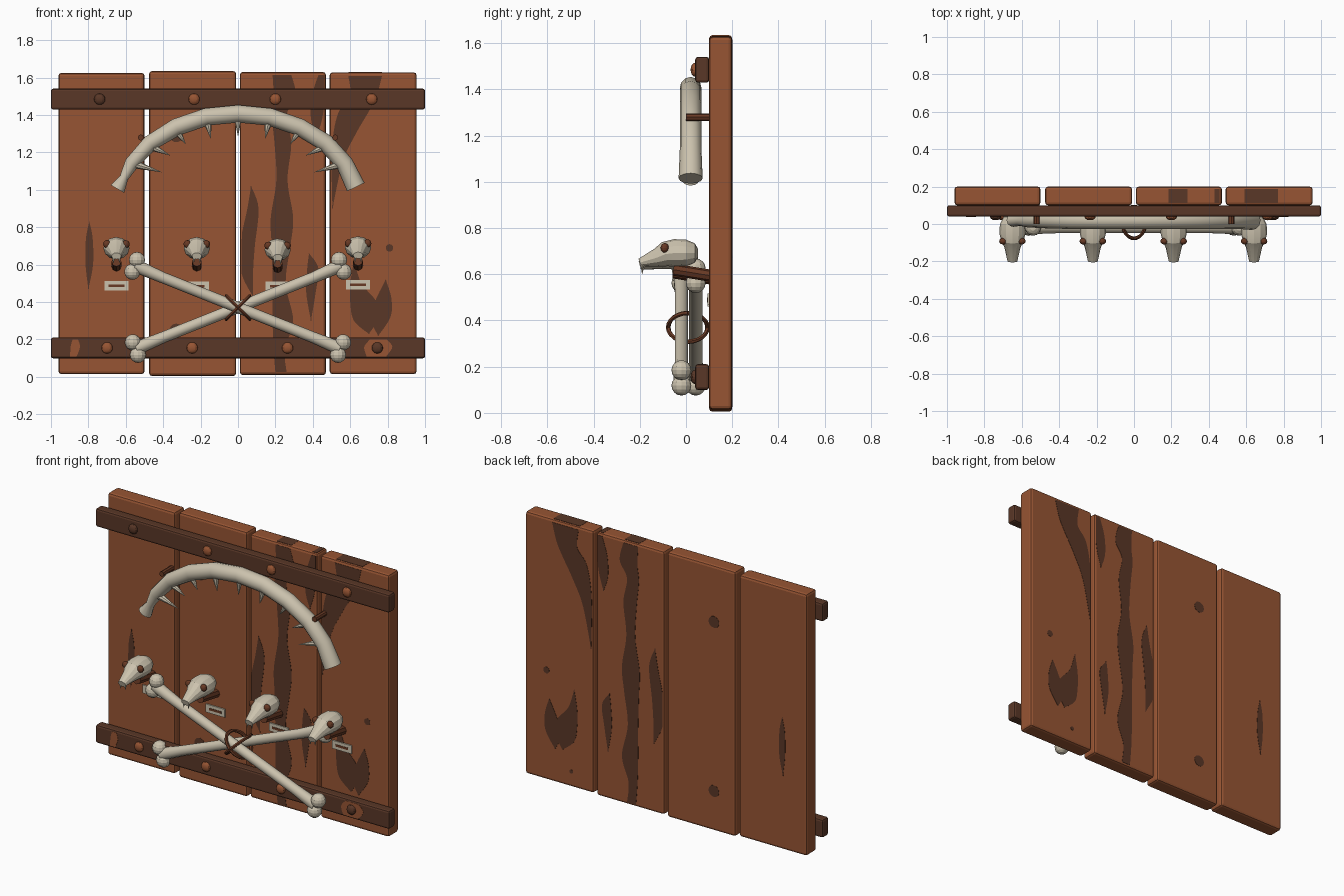
import bpy, bmesh, math
from mathutils import Vector

cube = bpy.data.objects.get("Cube")
if cube:
    bpy.data.objects.remove(cube, do_unlink=True)


def material(name, *rgb):
    m = bpy.data.materials.new(name)
    m.use_nodes = True
    m.diffuse_color = (*rgb, 1)
    node = next(n for n in m.node_tree.nodes if n.type == "BSDF_PRINCIPLED")
    node.inputs["Base Color"].default_value = (*rgb, 1)
    node.inputs["Roughness"].default_value = 0.8
    return m


WOOD = material("warm wood", 0.31, 0.09, 0.033)
DARK = material("dark wood", 0.1, 0.038, 0.02)
LEATHER = material("brown leather", 0.14, 0.042, 0.018)
BONE = material("old bone", 0.6, 0.54, 0.42)


def finish(name, bm, mat, smooth=None):
    bmesh.ops.recalc_face_normals(bm, faces=bm.faces)
    mesh = bpy.data.meshes.new(name)
    bm.to_mesh(mesh)
    bm.free()
    mesh.materials.append(mat)
    obj = bpy.data.objects.new(name, mesh)
    bpy.context.collection.objects.link(obj)
    if smooth:
        bpy.ops.object.select_all(action="DESELECT")
        obj.select_set(True)
        bpy.context.view_layer.objects.active = obj
        bpy.ops.object.shade_smooth_by_angle(angle=math.radians(smooth))
    return obj


def box(name, low, high, mat, bevel=0):
    """Box between two corners with optional rounded edges."""
    bm = bmesh.new()
    bmesh.ops.create_cube(bm, size=1)
    low, high = Vector(low), Vector(high)
    bmesh.ops.scale(bm, vec=high - low, verts=bm.verts)
    bmesh.ops.translate(bm, vec=(low + high) / 2, verts=bm.verts)
    if bevel:
        bmesh.ops.bevel(bm, geom=bm.edges[:], offset=bevel, segments=2,
                        profile=0.5, affect="EDGES")
    return finish(name, bm, mat)


def ball(name, centre, radius, mat, squash=1):
    bm = bmesh.new()
    bmesh.ops.create_uvsphere(bm, u_segments=12, v_segments=8, radius=radius)
    bmesh.ops.scale(bm, vec=(1, squash, 1), verts=bm.verts)
    bmesh.ops.translate(bm, vec=centre, verts=bm.verts)
    return finish(name, bm, mat, 20)


def loft(name, path, radii, mat, up=(0, 1, 0), sides=12, smooth=40):
    """Elliptical tube along a path; each radius is a number or (across, up)."""
    bm = bmesh.new()
    path = [Vector(p) for p in path]
    rings = []
    for i, p in enumerate(path):
        d = (path[min(i + 1, len(path) - 1)] - path[max(i - 1, 0)]).normalized()
        across = d.cross(Vector(up)).normalized()
        rise = across.cross(d)
        a, b = radii[i] if isinstance(radii[i], tuple) else (radii[i],) * 2
        turns = [math.tau * k / sides for k in range(sides)]
        rings.append([bm.verts.new(p + across * a * math.cos(t) + rise * b * math.sin(t))
                      for t in turns])
    for r, s in zip(rings, rings[1:]):
        for k in range(sides):
            n = (k + 1) % sides
            bm.faces.new((r[k], r[n], s[n], s[k]))
    bm.faces.new(rings[0])
    bm.faces.new(rings[-1])
    return finish(name, bm, mat, smooth)


def stain(name, rows, layers, mat=DARK, limits=(-1, 1)):
    """Thin painted ribbon; rows are (height, centre, half width)."""
    rows = [Vector(r) for r in rows]
    smooth_rows = []
    for i in range(len(rows) - 1):
        a, b = rows[i], rows[i + 1]
        before, after = rows[max(i - 1, 0)], rows[min(i + 2, len(rows) - 1)]
        for k in range(6):
            t = k / 6
            smooth_rows.append(0.5 * (2 * a + (b - before) * t
                               + (2 * before - 5 * a + 4 * b - after) * t * t
                               + (3 * a - before - 3 * b + after) * t ** 3))
    smooth_rows.append(rows[-1])
    for y, thick in layers:
        bm = bmesh.new()
        edges = []
        for z, x, w in smooth_rows:
            w = max(w, 0.002)
            left, right = (min(max(v, limits[0]), limits[1]) for v in (x - w, x + w))
            edges.append((bm.verts.new((left, y, z)), bm.verts.new((right, y, z))))
        for e, f in zip(edges, edges[1:]):
            bm.faces.new((e[0], e[1], f[1], f[0]))
        grown = bmesh.ops.extrude_face_region(bm, geom=bm.faces[:])["geom"]
        bmesh.ops.translate(bm, vec=(0, thick, 0),
                            verts=[v for v in grown if isinstance(v, bmesh.types.BMVert)])
        finish(name, bm, mat)


# Planks with dark grain on front and back
planks = [(-0.96, -0.5, 0.015, 1.625), (-0.475, -0.01, 0.005, 1.635),
          (0.01, 0.47, 0.01, 1.63), (0.49, 0.955, 0.015, 1.628)]
grain = [
    [[(0.83, -0.795, 0), (0.74, -0.795, 0.018), (0.6, -0.795, 0.02), (0.47, -0.8, 0)]],
    [],
    [[(1.615, 0.235, 0.05), (1.5, 0.25, 0.06), (1.4, 0.22, 0.04), (1.25, 0.24, 0.045),
      (1.05, 0.235, 0.03), (0.85, 0.235, 0.06), (0.7, 0.23, 0.05), (0.5, 0.22, 0.035),
      (0.3, 0.24, 0.055), (0.15, 0.22, 0.03), (0.025, 0.23, 0.03)],
     [(1.615, 0.45, 0.02), (1.5, 0.43, 0.035), (1.38, 0.42, 0.03), (1.28, 0.42, 0)],
     [(1.02, 0.07, 0), (0.9, 0.08, 0.03), (0.7, 0.05, 0.04), (0.55, 0.05, 0.03),
      (0.43, 0.08, 0)],
     [(0.66, 0.38, 0), (0.58, 0.4, 0.03), (0.45, 0.39, 0.025), (0.3, 0.39, 0)]],
    [[(1.61, 0.68, 0.09), (1.5, 0.67, 0.07), (1.42, 0.62, 0.08), (1.3, 0.57, 0.06),
      (1.15, 0.53, 0.03), (0.9, 0.505, 0)],
     [(0.62, 0.62, 0), (0.5, 0.63, 0.03), (0.4, 0.67, 0.07), (0.3, 0.68, 0.06),
      (0.23, 0.7, 0)],
     [(0.52, 0.79, 0), (0.42, 0.78, 0.04), (0.32, 0.76, 0.055), (0.22, 0.75, 0)]],
]
FACES = [(0.1, -0.0015), (0.2, 0.0015)]
for (x0, x1, z0, z1), ribbons in zip(planks, grain):
    box("plank", (x0, 0.1, z0), (x1, 0.2, z1), WOOD, 0.015)
    for rows in ribbons:
        stain("grain", rows, FACES, limits=(x0 + 0.01, x1 - 0.01))
        z, x, w = rows[0]
        if z > 1.6:
            box("end_grain", (max(x - w, x0), 0.112, z1 - 0.001),
                (min(x + w, x1 - 0.012), 0.188, z1 + 0.001), DARK)

# Round knots
for x, z, r in [(-0.33, 1.29, 0.035), (-0.33, 0.25, 0.035), (0.81, 0.69, 0.02), (0.64, 0.11, 0.012)]:
    stain("knot", [(z + r * math.cos(t), x, r * math.sin(t))
                   for t in (math.pi * k / 6 for k in range(7))], FACES)

# Battens with nails
for z, nails, odd in [(1.485, (-0.74, -0.235, 0.2, 0.715), 0),
                      (0.155, (-0.7, -0.245, 0.265, 0.745), 3)]:
    box("batten", (-1, 0.04, z - 0.056), (1, 0.1, z + 0.056), DARK, 0.012)
    for i, x in enumerate(nails):
        ball("nail", (x, 0.038, z), 0.03, DARK if i == odd else WOOD, 0.6)
for x, w in [(0.75, 0.075), (-0.87, 0.025)]:
    stain("worn_patch", [(0.2, x, w * 0.6), (0.16, x, w), (0.11, x - 0.01, w * 0.7)],
          [(0.04, -0.0015)], WOOD)

# Jaw arch, pinched and flared at its right end
half = [(0.57, 1.14), (0.47, 1.25), (0.33, 1.335), (0.17, 1.39)]
outline = ([(-0.645, 1.005), (-0.61, 1.065)] + [(-x, z) for x, z in half]
           + [(0, 1.407)] + half[::-1] + [(0.63, 1.015)])
widths = [(0.042, 0.035), (0.024, 0.03), 0.038, 0.043] + [0.047] * 7 + [0.052]
loft("jaw_arch", [(x, 0.02, z) for x, z in outline], widths, BONE)

# Teeth and the hooks holding the jaw
teeth = [(0.56, 1.14, 0.41, 1.095), (0.47, 1.235, 0.365, 1.185),
         (0.33, 1.32, 0.28, 1.245), (0.165, 1.37, 0.145, 1.275)]
for side in (-1, 1):
    for x, z, tx, tz in teeth:
        loft("tooth", [(side * x, 0.015, z), (side * tx, 0.005, tz)], [0.024, 0.001],
             BONE, sides=8)
    loft("jaw_hook", [(side * 0.52, 0.105, 1.28), (side * 0.52, 0, 1.28)],
         [0.016, 0.016], LEATHER, up=(0, 0, 1), sides=8)
loft("middle_tooth", [(0, 0.015, 1.38), (0, 0.005, 1.29)], [0.02, 0.001], BONE, sides=8)

# Crossed bones: the front one falls to +x, the rear one to -x
for side, y in [(1, -0.02), (-1, 0.042)]:
    loft("bone_shaft", [(side * x, y, z) for x, z in
                        [(-0.55, 0.595), (-0.4, 0.53), (0.4, 0.212), (0.545, 0.152)]],
         [0.036, 0.03, 0.03, 0.036], BONE, sides=10)
    for x, z in [(-0.54, 0.625), (-0.565, 0.562), (0.535, 0.118), (0.562, 0.185)]:
        ball("bone_knob", (side * x, y, z), 0.043, BONE)

# Lashing around the crossing
for side in (-1, 1):
    loops = [math.tau * k / 24 for k in range(25)]
    path = [(side * 0.062 * math.cos(t), 0.008 + 0.085 * math.sin(t),
             0.37 + 0.062 * math.cos(t)) for t in loops]
    loft("lashing", path, [0.01] * len(path), LEATHER, up=(side, 0, -1), sides=6)

# Skulls on pegs with a slotted name plate below each
profile = [(0.052, 0, 0.02, 0.018), (0.038, 0, 0.048, 0.042), (0, 0, 0.067, 0.058),
           (-0.05, 0, 0.07, 0.06), (-0.09, -0.005, 0.06, 0.054),
           (-0.125, -0.02, 0.043, 0.04), (-0.2, -0.042, 0.026, 0.018)]
for x, z, plate in [(-0.65, 0.688, 0.487), (-0.22, 0.688, 0.485),
                    (0.212, 0.68, 0.485), (0.642, 0.692, 0.492)]:
    loft("skull", [(x, y, z + dz) for y, dz, a, b in profile],
         [(a, b) for y, dz, a, b in profile], BONE, up=(0, 0, 1), smooth=20)
    loft("peg", [(x, -0.055, z - 0.072), (x, 0.105, z - 0.098)], [0.026, 0.026],
         LEATHER, up=(0, 0, 1), sides=8)
    for side in (-1, 1):
        ball("eye_socket", (x + side * 0.05, -0.092, z + 0.022), 0.021, LEATHER, 0.85)
        loft("fang", [(x + side * 0.016, -0.188, z - 0.05), (x + side * 0.016, -0.19, z - 0.078)],
             [0.008, 0.001], BONE, sides=6)
    box("name_plate", (x - 0.065, 0.092, plate - 0.025), (x + 0.065, 0.1, plate + 0.025), BONE)
    box("plate_slot", (x - 0.042, 0.09, plate - 0.007), (x + 0.042, 0.093, plate + 0.007), LEATHER)
